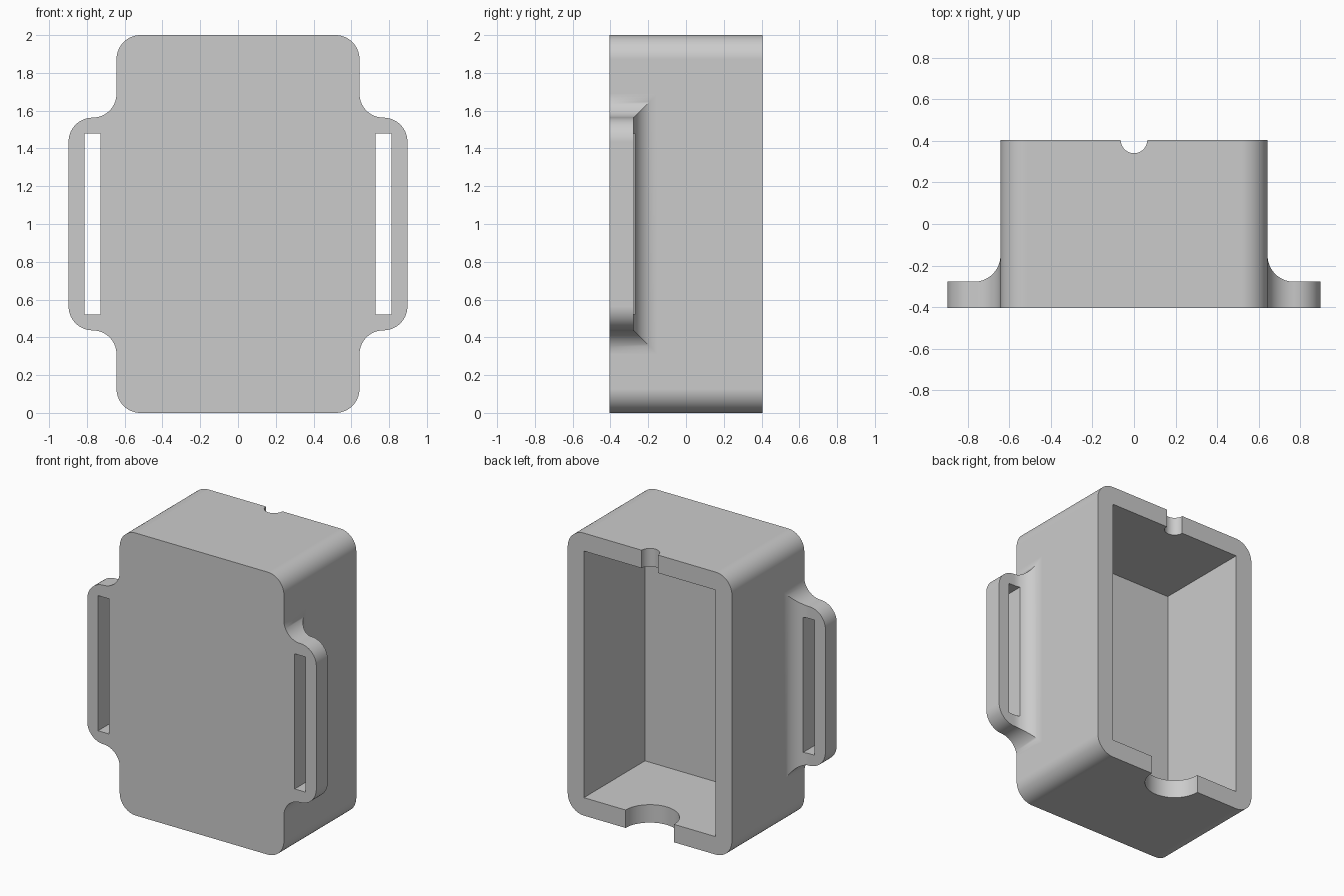
import bpy, bmesh, math
from mathutils import Vector

cube = bpy.data.objects.get("Cube")
if cube:
    bpy.data.objects.remove(cube, do_unlink=True)

# Main dimensions
HALF_W, HALF_D, HEIGHT = 0.643, 0.405, 2.0
R = 0.127                      # shared wall thickness, flange thickness and radius
MID_Z = HEIGHT / 2
FLANGE_X, FLANGE_H = 0.897, 0.563
SLOT_X, SLOT_W, SLOT_H = 0.77, 0.085, 0.957
STEPS = 14

grey = bpy.data.materials.new("plain grey")
grey.use_nodes = True
colour = (0.6, 0.6, 0.6, 1)
grey.diffuse_color = colour
grey.node_tree.nodes["Principled BSDF"].inputs["Base Color"].default_value = colour


def make_object(name, bm):
    bmesh.ops.recalc_face_normals(bm, faces=bm.faces)
    mesh = bpy.data.meshes.new(name)
    bm.to_mesh(mesh)
    bm.free()
    mesh.materials.append(grey)
    obj = bpy.data.objects.new(name, mesh)
    bpy.context.collection.objects.link(obj)
    return obj


def loft(name, rings):
    """Skin a list of equal closed rings and cap both ends."""
    bm = bmesh.new()
    rows = [[bm.verts.new(p) for p in ring] for ring in rings]
    for a, b in zip(rows, rows[1:]):
        for i in range(len(a)):
            j = (i + 1) % len(a)
            bm.faces.new((a[i], a[j], b[j], b[i]))
    bm.faces.new(rows[0])
    bm.faces.new(rows[-1])
    return make_object(name, bm)


def box(name, centre, size):
    bm = bmesh.new()
    bmesh.ops.create_cube(bm, size=1)
    bmesh.ops.scale(bm, vec=size, verts=bm.verts)
    bmesh.ops.translate(bm, vec=centre, verts=bm.verts)
    return make_object(name, bm)


def cylinder(name, centre, radius, depth):
    bm = bmesh.new()
    bmesh.ops.create_cone(bm, cap_ends=True, segments=64, radius1=radius,
                          radius2=radius, depth=depth)
    bmesh.ops.translate(bm, vec=centre, verts=bm.verts)
    return make_object(name, bm)


def combine(target, tool, operation):
    mod = target.modifiers.new(operation.lower(), 'BOOLEAN')
    mod.operation, mod.object, mod.solver = operation, tool, 'EXACT'
    bpy.context.view_layer.objects.active = target
    bpy.ops.object.modifier_apply(modifier=mod.name)
    bpy.data.objects.remove(tool, do_unlink=True)


# Case body: rounded rectangle swept front to back
outline = []
for quarter, (sx, sz) in enumerate(((1, 1), (-1, 1), (-1, -1), (1, -1))):
    for i in range(STEPS + 1):
        a = (quarter + i / STEPS) * math.pi / 2
        outline.append((sx * (HALF_W - R) + R * math.cos(a),
                        MID_Z + sz * (MID_Z - R) + R * math.sin(a)))
case = loft("case", [[(x, y, z) for x, z in outline] for y in (-HALF_D, HALF_D)])

# Strap flange sections: (x, half height, thickness), root fillet then rounded tip
sections = [(HALF_W - R / 2, FLANGE_H + R, 2 * R)]
for i in range(STEPS + 1):
    a = i / STEPS * math.pi / 2
    flare = R * (1 - math.sin(a))
    sections.append((HALF_W + R * (1 - math.cos(a)), FLANGE_H + flare, R + flare))
for i in range(1, STEPS + 1):
    a = i / STEPS * math.pi / 2
    sections.append((FLANGE_X - R + R * math.sin(a),
                     FLANGE_H - R * (1 - math.cos(a)), R))

for side in (1, -1):
    rings = [[(side * x, -HALF_D, MID_Z - h), (side * x, -HALF_D + t, MID_Z - h),
              (side * x, -HALF_D + t, MID_Z + h), (side * x, -HALF_D, MID_Z + h)]
             for x, h, t in sections]
    combine(case, loft("strap_flange", rings), 'UNION')

# Strap slots
for side in (1, -1):
    combine(case, box("slot_cutter", (side * SLOT_X, -HALF_D, MID_Z),
                      (SLOT_W, 1, SLOT_H)), 'DIFFERENCE')

# Cavity open at the back
combine(case, box("cavity_cutter", (0, R, MID_Z),
                  (2 * (HALF_W - R), 2 * HALF_D, HEIGHT - 2 * R)), 'DIFFERENCE')

# Half-round cable notches in the top and bottom walls
combine(case, cylinder("top_notch_cutter", (0, HALF_D, HEIGHT), 0.064, 0.4), 'DIFFERENCE')
combine(case, cylinder("bottom_notch_cutter", (0, HALF_D, 0), 0.19, 0.4), 'DIFFERENCE')

# Smooth rounded faces, keep flat faces flat
bpy.ops.object.select_all(action='DESELECT')
case.select_set(True)
bpy.context.view_layer.objects.active = case
bpy.ops.object.shade_smooth_by_angle(angle=math.radians(30))
weighted = case.modifiers.new("flat_faces", 'WEIGHTED_NORMAL')
weighted.keep_sharp = True
